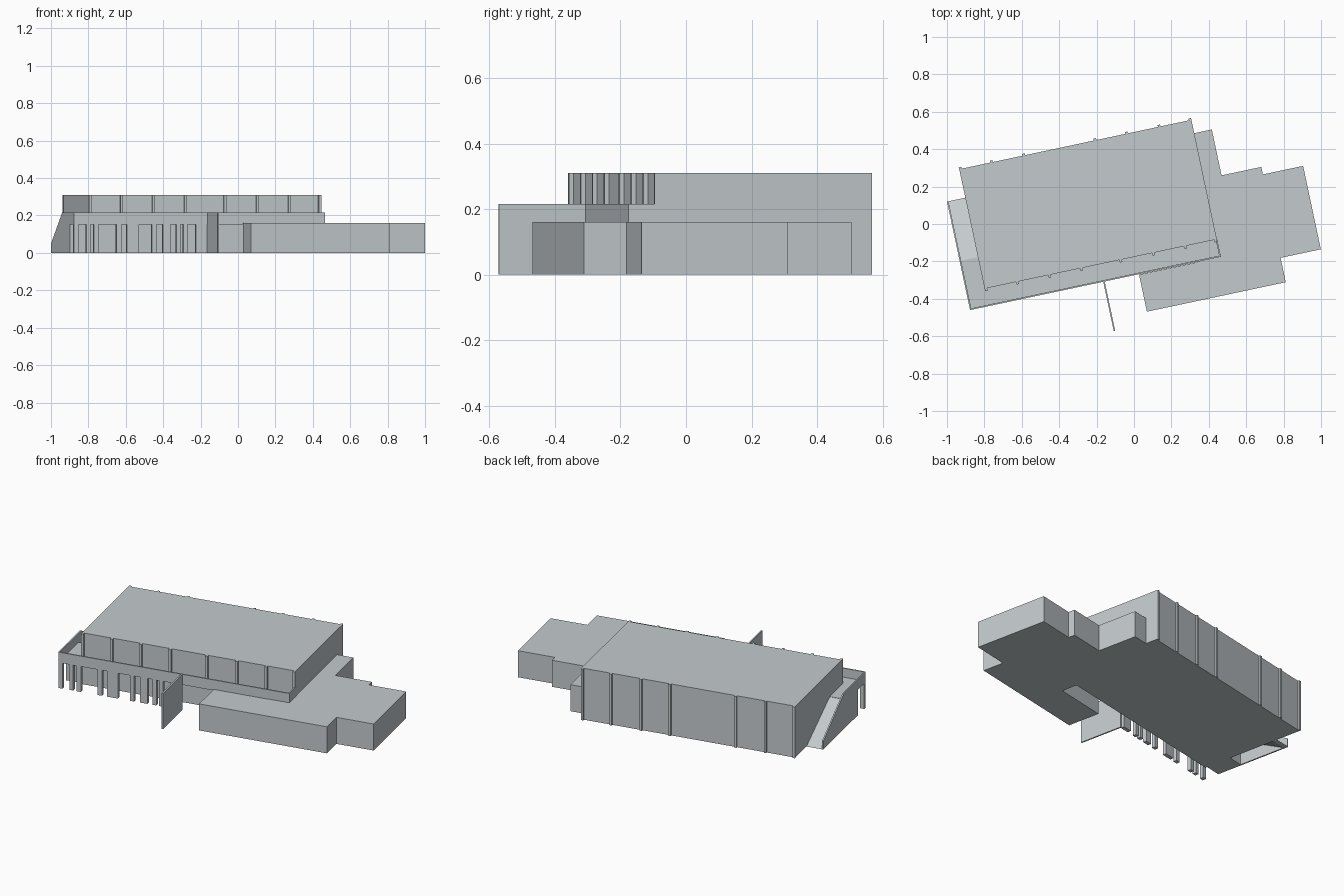
import bpy, bmesh, math
from mathutils import Matrix

if "Cube" in bpy.data.objects:
    bpy.data.objects.remove(bpy.data.objects["Cube"])

# The whole building is laid out square, then turned 12 degrees about z
TURN = Matrix.Rotation(math.radians(12), 4, 'Z')

grey = bpy.data.materials.new("pale_grey")
grey.diffuse_color = (0.55, 0.59, 0.61, 1)
grey.use_nodes = True
grey.node_tree.nodes["Principled BSDF"].inputs["Base Color"].default_value = grey.diffuse_color


def finish(name, bm):
    bmesh.ops.recalc_face_normals(bm, faces=bm.faces)
    bm.transform(TURN)
    me = bpy.data.meshes.new(name)
    bm.to_mesh(me)
    bm.free()
    me.materials.append(grey)
    ob = bpy.data.objects.new(name, me)
    bpy.context.collection.objects.link(ob)
    return ob


def prism(name, pts, offset):
    """Extrude a flat outline of 3D points along an offset vector."""
    bm = bmesh.new()
    face = bm.faces.new([bm.verts.new(p) for p in pts])
    out = bmesh.ops.extrude_face_region(bm, geom=[face], use_keep_orig=True)
    moved = [g for g in out["geom"] if isinstance(g, bmesh.types.BMVert)]
    bmesh.ops.translate(bm, verts=moved, vec=offset)
    return finish(name, bm)


def box(name, u0, u1, v0, v1, z0, z1):
    return prism(name, [(u0, v0, z0), (u1, v0, z0), (u1, v1, z0), (u0, v1, z0)],
                 (0, 0, z1 - z0))


def side_profile(name, u0, u1, pts):
    """Profile given as (v, z), extruded across u."""
    return prism(name, [(u0, v, z) for v, z in pts], (u1 - u0, 0, 0))


LOW, RAIL, TOP = 0.16, 0.216, 0.31
LEFT, FRONT, RIGHT = -0.953, -0.268, 0.418

# Tall main hall
box("main_hall", -0.853, 0.416, -0.172, 0.481, 0, TOP)

# Pilasters on the front and back of the hall
front_u = [-0.846, -0.674, -0.5, -0.326, -0.11, 0.068, 0.243, 0.409]
back_u = [-0.847, -0.677, -0.5, -0.11, 0.062, 0.24, 0.409]
for u in front_u:
    box("front_pilaster", u - 0.007, u + 0.007, -0.186, -0.17, LOW, TOP)
for u in back_u:
    box("back_pilaster", u - 0.007, u + 0.007, 0.48, 0.491, 0, TOP)

# Low wing wrapped around the right end, with a recess under the balcony
wing = [(0.40, 0.408), (0.40, -0.172), (0.29, -0.172), (0.29, -0.27),
        (-0.03, -0.27), (-0.03, -0.473), (0.729, -0.473), (0.729, -0.34),
        (0.949, -0.34), (0.949, 0.116), (0.729, 0.116), (0.729, 0.157),
        (0.512, 0.157), (0.512, 0.408)]
prism("low_wing", [(u, v, 0) for u, v in wing], (0, 0, LOW))

# Balcony floor in front and round the left corner
box("balcony_floor", LEFT, RIGHT, FRONT, -0.165, 0.153, LOW + 0.002)
box("balcony_landing", LEFT, -0.85, -0.17, 0.0, 0.153, LOW + 0.002)

# Parapet along the front and the right end
box("front_parapet", LEFT, RIGHT, FRONT, FRONT + 0.008, 0.153, RAIL)
box("end_parapet", RIGHT - 0.008, RIGHT, FRONT, -0.17, 0.153, RAIL)

# Closed room under the landing
box("under_landing_room", LEFT + 0.001, -0.85, -0.16, 0.0, 0, 0.155)

# Ramp down to the back, and the outer wall that follows it
side_profile("ramp", LEFT, -0.85,
             [(0, LOW), (0.325, 0.0), (0.30, 0.0), (0, 0.148)])
side_profile("ramp_wall", LEFT, LEFT + 0.008,
             [(FRONT, 0.153), (-0.16, 0.153), (-0.16, 0), (0.325, 0),
              (0.325, 0.05), (0.038, RAIL), (FRONT, RAIL)])

# Columns under the balcony: (centre x on the front grid, width)
columns = [(-0.89, 0.025), (-0.80, 0.022), (-0.757, 0.025), (-0.635, 0.028),
           (-0.562, 0.065), (-0.448, 0.025), (-0.38, 0.042), (-0.318, 0.024),
           (-0.28, 0.022), (-0.195, 0.06)]
for x, w in columns:
    u = max((x - 0.056) / 0.978, LEFT + w / 2)
    box("balcony_column", u - w / 2, u + w / 2, FRONT, FRONT + 0.022, 0, 0.155)

# Free-standing fin wall at the entrance
box("fin_wall", -0.225, -0.217, -0.537, FRONT + 0.004, 0, RAIL)
